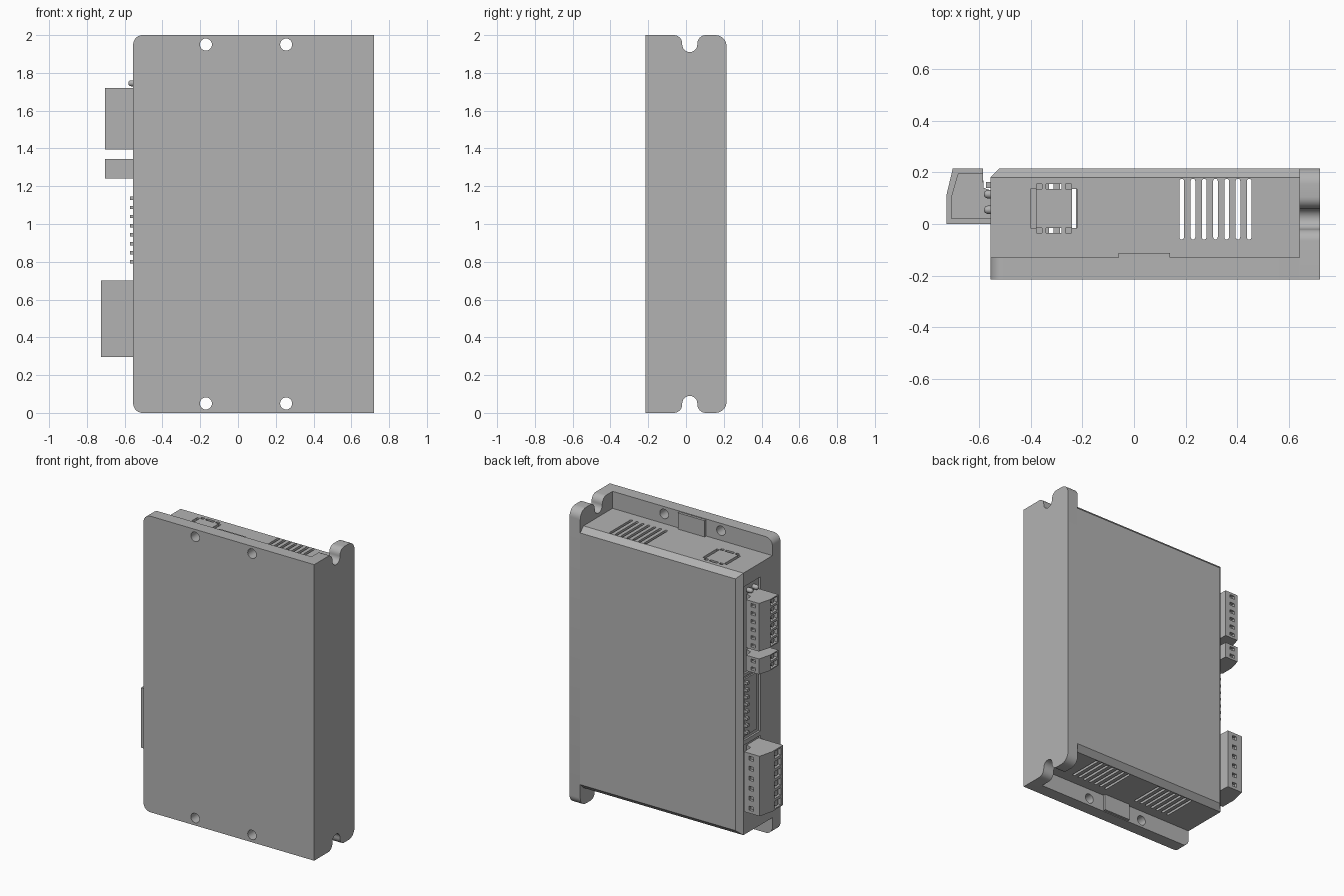
import bpy, bmesh
from math import cos, sin, pi
from mathutils import Vector, Matrix

if "Cube" in bpy.data.objects:
    bpy.data.objects.remove(bpy.data.objects["Cube"])

grey = bpy.data.materials.new("plain grey")
grey.use_nodes = True
grey.diffuse_color = (0.45, 0.45, 0.45, 1)
grey.node_tree.nodes["Principled BSDF"].inputs["Base Color"].default_value = grey.diffuse_color


def finish(name, bm, smooth=False):
    bmesh.ops.recalc_face_normals(bm, faces=bm.faces)
    mesh = bpy.data.meshes.new(name)
    bm.to_mesh(mesh)
    bm.free()
    mesh.materials.append(grey)
    ob = bpy.data.objects.new(name, mesh)
    bpy.context.collection.objects.link(ob)
    if smooth:
        activate(ob)
        bpy.ops.object.shade_smooth_by_angle()
    return ob


def activate(ob):
    bpy.ops.object.select_all(action='DESELECT')
    ob.select_set(True)
    bpy.context.view_layer.objects.active = ob


def add_box(bm, x, y, z):
    centre = [(r[0] + r[1]) / 2 for r in (x, y, z)]
    size = [r[1] - r[0] for r in (x, y, z)]
    m = Matrix.Translation(centre) @ Matrix.Diagonal((*size, 1))
    return bmesh.ops.create_cube(bm, size=1, matrix=m)["verts"]


def add_cylinder(bm, centre, radius, depth, axis, top=None, sides=24):
    turn = Vector((0, 0, 1)).rotation_difference(Vector(axis)).to_matrix().to_4x4()
    bmesh.ops.create_cone(bm, cap_ends=True, segments=sides, radius1=radius,
                          radius2=radius if top is None else top, depth=depth,
                          matrix=Matrix.Translation(centre) @ turn)


def add_prism(bm, points, axis, start, end):
    """Extrude a 2D outline along x, y or z."""
    def place(p, h):
        p = list(p)
        p.insert("xyz".index(axis), h)
        return bm.verts.new(p)
    face = bm.faces.new([place(p, start) for p in points])
    shift = Vector([end - start if a == axis else 0 for a in "xyz"])
    new = bmesh.ops.extrude_face_region(bm, geom=[face], use_keep_orig=True)["geom"]
    bmesh.ops.translate(bm, vec=shift, verts=[v for v in new if isinstance(v, bmesh.types.BMVert)])


def arc(cx, cy, r, a0, a1, n=8):
    angles = [pi / 180 * (a0 + (a1 - a0) * i / n) for i in range(n + 1)]
    return [(cx + r * cos(a), cy + r * sin(a)) for a in angles]


def cut(ob, bm):
    tool = finish("cutter", bm)
    tool.hide_render = True
    mod = ob.modifiers.new("cut", 'BOOLEAN')
    mod.operation, mod.object, mod.solver = 'DIFFERENCE', tool, 'EXACT'
    activate(ob)
    bpy.ops.object.modifier_apply(modifier=mod.name)
    bpy.data.objects.remove(tool)


LEFT, INNER, RIGHT = -0.555, 0.64, 0.72
FRONT, FLOOR, BACK = -0.215, -0.13, 0.215
LOW, HIGH = 0.115, 1.885

# Mounting plate with rounded free corners and four holes
bm = bmesh.new()
outline = [(INNER, 0), (INNER, 2)] + arc(LEFT + .05, 1.95, .05, 90, 180) + arc(LEFT + .05, .05, .05, 180, 270)
add_prism(bm, outline, "y", FRONT, FLOOR)
plate = finish("mounting_plate", bm)
bm = bmesh.new()
for x in (-0.17, 0.255):
    for z in (0.05, 1.95):
        add_cylinder(bm, (x, -0.17, z), 0.032, 0.2, (0, 1, 0))
cut(plate, bm)
activate(plate)
bpy.ops.object.shade_smooth_by_angle()

# Side flange with a keyhole notch at each end
upper = ([(FRONT, 2)] + arc(-.065, 1.955, .045, 90, 0) + arc(.02, 1.95, .04, 180, 360, 12)
         + arc(.105, 1.955, .045, 180, 90) + arc(BACK - .06, 1.94, .06, 90, 0))
bm = bmesh.new()
add_prism(bm, upper + [(y, 2 - z) for y, z in reversed(upper)], "x", INNER, RIGHT)
finish("side_flange", bm, True)

# Hollow cover with chamfered back edges
bm = bmesh.new()
add_box(bm, (LEFT, INNER), (FLOOR, BACK - .035), (LOW, HIGH))
back = max(bm.faces, key=lambda f: f.calc_center_median().y)
rim = bmesh.ops.extrude_discrete_faces(bm, faces=[back])["faces"][0]
for v in rim.verts:
    v.co.y = BACK
    v.co.z += .035 if v.co.z < 1 else -.035
    if v.co.x < 0:
        v.co.x += .035
cover = finish("cover", bm)
bm = bmesh.new()
add_box(bm, (LEFT + .02, INNER - .02), (FLOOR - .01, BACK - .035), (LOW + .02, HIGH - .02))
cut(cover, bm)

# Ventilation slots, one group on top and two underneath
bm = bmesh.new()
for centre, z in ((.315, HIGH), (.315, LOW), (-.19, LOW)):
    for i in range(-3, 4):
        x = centre + i * .0435
        slot = arc(x, .166, .009, 0, 180, 6) + arc(x, -.051, .009, 180, 360, 6)
        add_prism(bm, slot, "z", z - .04, z + .04)
# Broken outline of the top knock-out panel
for x in ((-.4, -.38), (-.24, -.22)):
    add_box(bm, x, (-.015, .135), (HIGH - .04, HIGH + .04))
for y in ((-.035, -.016), (.136, .155)):
    for x in ((-.378, -.355), (-.34, -.28), (-.265, -.242)):
        add_box(bm, x, y, (HIGH - .04, HIGH + .04))
cut(cover, bm)

# Openings in the connector side
openings = ((1.2, 1.79), (.75, 1.18), (.27, .72))
bm = bmesh.new()
for z in openings:
    add_box(bm, (LEFT - .03, LEFT + .04), (0, .175), z)
cut(cover, bm)

# Panels set back inside the openings
bm = bmesh.new()
for z0, z1 in openings:
    add_box(bm, (LEFT + .013, LEFT + .03), (-.01, .178), (z0 - .01, z1 + .01))
finish("inset_panels", bm)


# Plug-in terminal blocks: slots on the back face, screw wells on the side face
def terminal_block(name, z0, z1, count, reach, low, high):
    bend = low + (high - low) * .53
    shape = [(LEFT + .015, low), (reach, low), (reach, bend), (reach + .024, high),
             (-.585, high), (-.582, .14), (LEFT + .015, .125)]
    bm = bmesh.new()
    add_prism(bm, shape, "z", z0, z1)
    block = finish(name, bm)
    pitch = (z1 - z0) / count
    holes, screws = bmesh.new(), bmesh.new()
    for i in range(count):
        z = z0 + pitch * (i + .5)
        mid = (low + bend) / 2
        add_box(holes, (reach - .02, reach + .025), (mid - .036, mid + .036), (z - pitch * .36, z + pitch * .36))
        add_box(holes, (-.655, -.622), (high - .02, high + .02), (z - pitch * .2, z + pitch * .2))
        add_cylinder(screws, (reach + .02, mid, z), pitch * .3, .02, (1, 0, 0), sides=16)
    cut(block, holes)
    finish(name + "_screws", screws, True)


terminal_block("signal_terminal", 1.395, 1.72, 6, -.705, .02, .195)
terminal_block("small_terminal", 1.24, 1.345, 2, -.705, .02, .195)
terminal_block("power_terminal", .295, .70, 6, -.725, 0, BACK)

# Switch bank with eight levers
bm = bmesh.new()
add_box(bm, (LEFT + .003, LEFT + .02), (.03, .165), (.775, 1.16))
finish("switch_bank", bm)
bm = bmesh.new()
for i in range(8):
    z = .80 + i * .0479
    add_box(bm, (-.573, LEFT + .01), (.14, .163), (z - .009, z + .009))
finish("switch_levers", bm)

# Indicator lamps
bm = bmesh.new()
for y in (.055, .115):
    add_cylinder(bm, (-.553, y, 1.745), .016, .025, (1, 0, 0), sides=16)
    bmesh.ops.create_uvsphere(bm, u_segments=16, v_segments=8, radius=.016,
                              matrix=Matrix.Translation((-.565, y, 1.745)))
finish("indicator_lamps", bm, True)

# Grounding tabs with cross-slotted screws at both ends
for end, z, tab in (("top", 1.94, (HIGH - .01, 1.995)), ("bottom", .06, (.005, LOW + .01))):
    bm = bmesh.new()
    add_box(bm, (-.06, .14), (FLOOR - .01, -.113), tab)
    finish(end + "_tab", bm)
    bm = bmesh.new()
    add_cylinder(bm, (.04, -.106, z), .05, .016, (0, 1, 0))
    add_cylinder(bm, (.04, -.093, z), .05, .01, (0, 1, 0), top=.034)
    screw = finish(end + "_screw", bm, True)
    bm = bmesh.new()
    arm, w = .03, .007
    cross = [(w, w), (w, arm), (-w, arm), (-w, w), (-arm, w), (-arm, -w),
             (-w, -w), (-w, -arm), (w, -arm), (w, -w), (arm, -w), (arm, w)]
    add_prism(bm, [(.04 + x, z + d) for x, d in cross], "y", -.097, -.07)
    cut(screw, bm)
